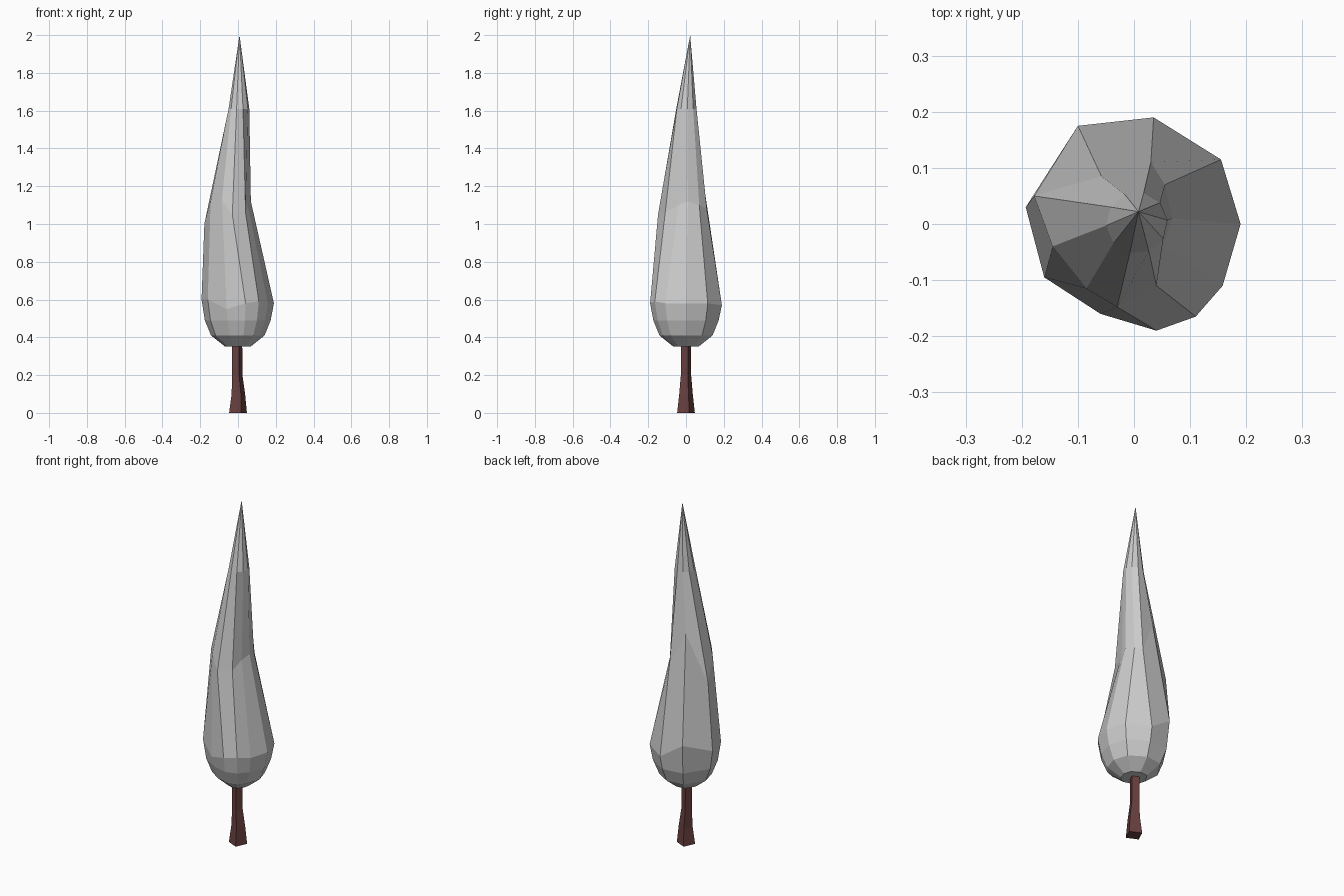
import bpy
from math import cos, sin, radians

if "Cube" in bpy.data.objects:
    bpy.data.objects.remove(bpy.data.objects["Cube"])


def loft(name, rings, tip=None):
    """Skin a stack of equal-sided rings, capped below and ended by a cap or a point."""
    n = len(rings[0])
    verts = [p for ring in rings for p in ring]
    faces = [tuple(reversed(range(n)))]
    for k in range(len(rings) - 1):
        for i in range(n):
            a, b = k * n + i, k * n + (i + 1) % n
            faces.append((a, b, b + n, a + n))
    top = (len(rings) - 1) * n
    if tip:
        verts.append(tip)
        faces += [(top + i, top + (i + 1) % n, len(verts) - 1) for i in range(n)]
    else:
        faces.append(tuple(range(top, top + n)))
    mesh = bpy.data.meshes.new(name)
    mesh.from_pydata(verts, [], faces)
    obj = bpy.data.objects.new(name, mesh)
    bpy.context.collection.objects.link(obj)
    return obj


def circle(n, start, r, cx, cy, z):
    return [(cx + r * cos(radians(start + 360 * i / n)),
             cy + r * sin(radians(start + 360 * i / n)), z) for i in range(n)]


# Foliage: irregular widest outline and shoulder outline, counter-clockwise from +x
belly = [(.19, 0, .58), (.155, .115, .58), (.035, .19, .57), (-.10, .175, .66),
         (-.193, .03, .6), (-.16, -.095, .6), (-.06, -.16, .55), (.04, -.19, .58),
         (.11, -.165, .59), (.158, -.11, .58)]
shoulder = [(.068, .01, 1.12), (.055, .07, 1.1), (.03, .11, 1.08), (-.058, .085, 1.27),
            (-.178, .05, 1.0), (-.145, -.04, 1.12), (-.085, -.115, 1.13),
            (-.03, -.148, 1.05), (.04, -.11, 1.06), (.052, -.04, 1.1)]
under = [[(x * s, y * s, z) for x, y, _ in belly]
         for s, z in ((.36, .352), (.74, .41), (.91, .49))]
neck = circle(10, 5, .055, .005, .002, 1.61)
loft("foliage", under + [belly, shoulder, neck], tip=(.008, .022, 2.0))

# Trunk: twisted square post flaring at the foot
trunk = loft("trunk", [circle(4, 20, r, cx, 0, z) for r, cx, z in
                       ((.05, 0, 0), (.038, .002, .1), (.029, -.004, .2), (.029, -.005, .39))])
bark = bpy.data.materials.new("bark")
bark.diffuse_color = (.14, .05, .05, 1)
bark.use_nodes = True
bark.node_tree.nodes["Principled BSDF"].inputs["Base Color"].default_value = bark.diffuse_color
trunk.data.materials.append(bark)
